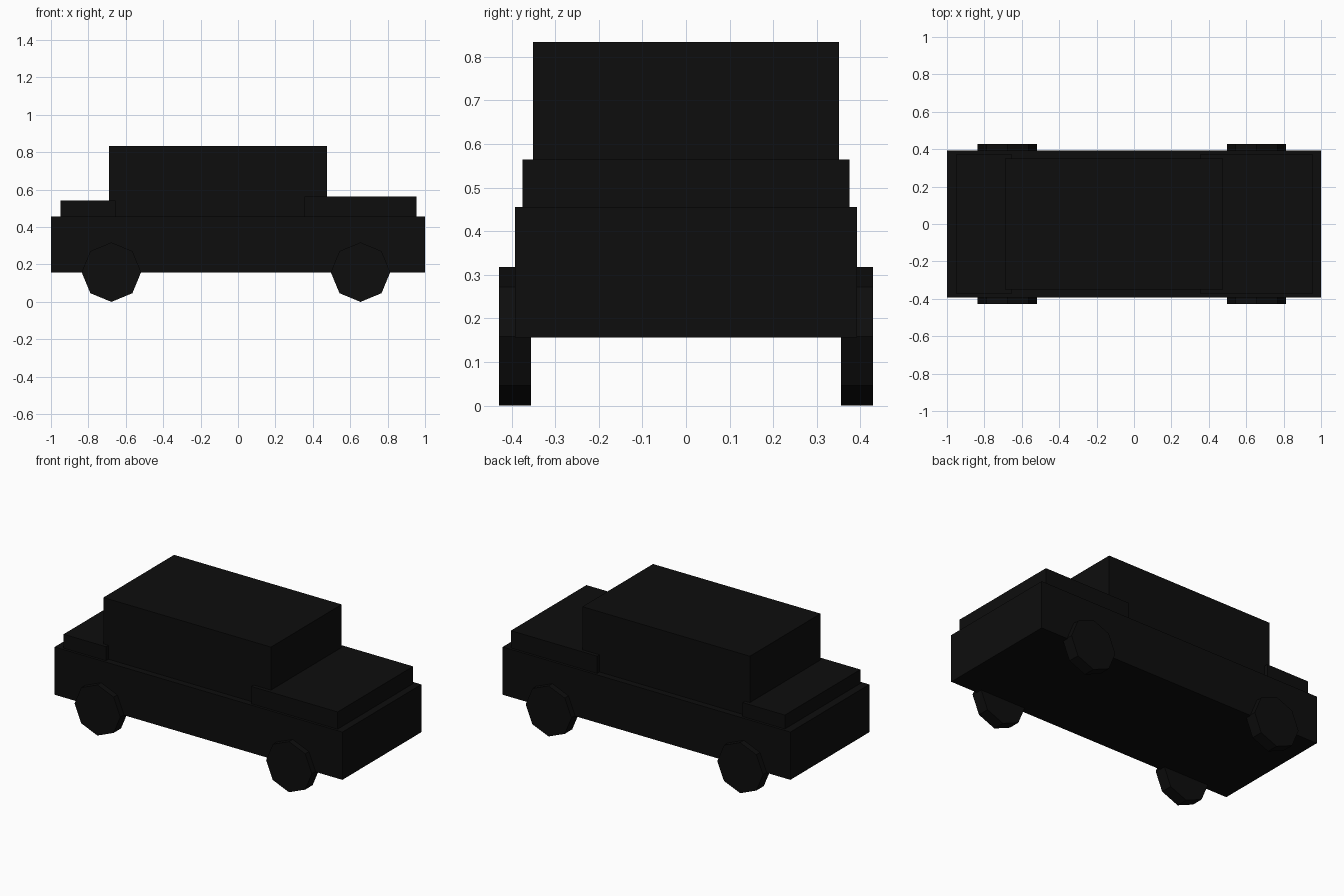
import bpy
import math
from mathutils import Vector

cube = bpy.data.objects.get("Cube")
if cube:
    bpy.data.objects.remove(cube, do_unlink=True)

# Single flat paint
black = bpy.data.materials.new("near_black")
black.use_nodes = True
colour = (0.004, 0.004, 0.004, 1)
black.diffuse_color = colour
black.node_tree.nodes["Principled BSDF"].inputs["Base Color"].default_value = colour


def finish(name):
    obj = bpy.context.object
    obj.name = name
    bpy.ops.object.transform_apply(location=False, rotation=True, scale=True)
    obj.data.materials.append(black)
    return obj


def box(name, x0, x1, half_width, z0, z1):
    """Box between two x and two z limits, symmetric in y."""
    bpy.ops.mesh.primitive_cube_add(size=1, location=((x0 + x1) / 2, 0, (z0 + z1) / 2))
    bpy.context.object.scale = Vector((x1 - x0, 2 * half_width, z1 - z0))
    return finish(name)


# Body, cabin and the two raised lids
box("lower_body", -1, 1, 0.392, 0.156, 0.456)
box("cabin", -0.69, 0.475, 0.351, 0.44, 0.834)
box("hood", 0.355, 0.955, 0.375, 0.44, 0.564)
box("trunk_lid", -0.95, -0.655, 0.375, 0.44, 0.543)

# Octagonal wheels with a corner pointing down
radius, inner, outer = 0.159, 0.355, 0.429
for end, x in (("rear", -0.677), ("front", 0.655)):
    for side, sign in (("left", 1), ("right", -1)):
        bpy.ops.mesh.primitive_cylinder_add(
            vertices=8, radius=radius, depth=outer - inner,
            location=(x, sign * (inner + outer) / 2, radius),
            rotation=(math.pi / 2, 0, 0))
        finish(f"{end}_{side}_wheel")
